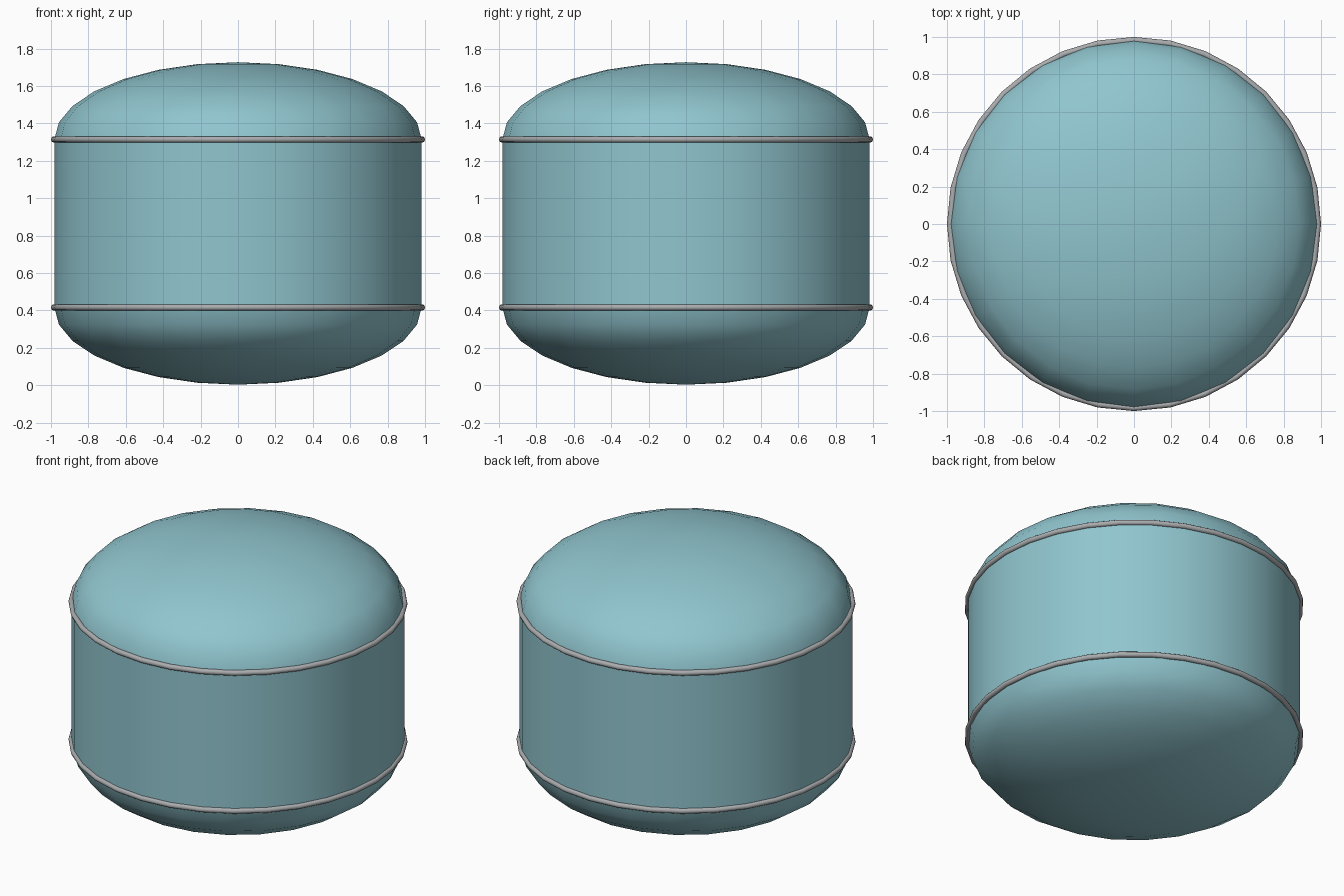
import bpy
import bmesh
from math import sin, cos, pi, radians
from mathutils import Matrix

if "Cube" in bpy.data.objects:
    bpy.data.objects.remove(bpy.data.objects["Cube"], do_unlink=True)

RADIUS = 0.982
MIDDLE = 0.865        # height of the centre of the tank
HALF_WALL = 0.449     # half the distance between the two seams
DOME_RISE = 0.413


def make_material(name, colour, roughness):
    mat = bpy.data.materials.new(name)
    mat.use_nodes = True
    mat.diffuse_color = colour
    shader = mat.node_tree.nodes["Principled BSDF"]
    shader.inputs["Base Color"].default_value = colour
    shader.inputs["Roughness"].default_value = roughness
    return mat


teal = make_material("pale_teal", (0.28, 0.56, 0.62, 1), 0.5)
grey = make_material("seam_grey", (0.40, 0.41, 0.42, 1), 0.4)


def finish(obj, name, mat):
    obj.name = name
    obj.data.name = name
    obj.data.materials.clear()
    obj.data.materials.append(mat)
    bpy.ops.object.select_all(action="DESELECT")
    obj.select_set(True)
    bpy.context.view_layer.objects.active = obj
    bpy.ops.object.shade_smooth_by_angle(angle=radians(50))


def add_dome(name, side):
    """Flattened half sphere, cut at its equator; side is +1 up or -1 down."""
    bm = bmesh.new()
    bmesh.ops.create_uvsphere(bm, u_segments=24, v_segments=14, radius=1)
    below = [v for v in bm.verts if v.co.z * side < -0.01]
    bmesh.ops.delete(bm, geom=below, context="VERTS")
    bmesh.ops.transform(bm, verts=bm.verts,
                        matrix=Matrix.Diagonal((RADIUS, RADIUS, DOME_RISE, 1)))
    mesh = bpy.data.meshes.new(name)
    bm.to_mesh(mesh)
    bm.free()
    obj = bpy.data.objects.new(name, mesh)
    obj.location.z = MIDDLE + side * HALF_WALL
    bpy.context.collection.objects.link(obj)
    finish(obj, name, teal)


# Straight wall of the tank
bpy.ops.mesh.primitive_cylinder_add(vertices=32, radius=RADIUS, depth=2 * HALF_WALL,
                                    end_fill_type="NOTHING", location=(0, 0, MIDDLE))
finish(bpy.context.object, "tank_wall", teal)

# Domed ends, each with a round bead over its seam
for label, side in (("top", 1), ("bottom", -1)):
    add_dome(label + "_dome", side)
    bpy.ops.mesh.primitive_torus_add(major_segments=32, minor_segments=10,
                                     major_radius=0.983, minor_radius=0.017,
                                     location=(0, 0, MIDDLE + side * HALF_WALL))
    finish(bpy.context.object, label + "_seam_bead", grey)
